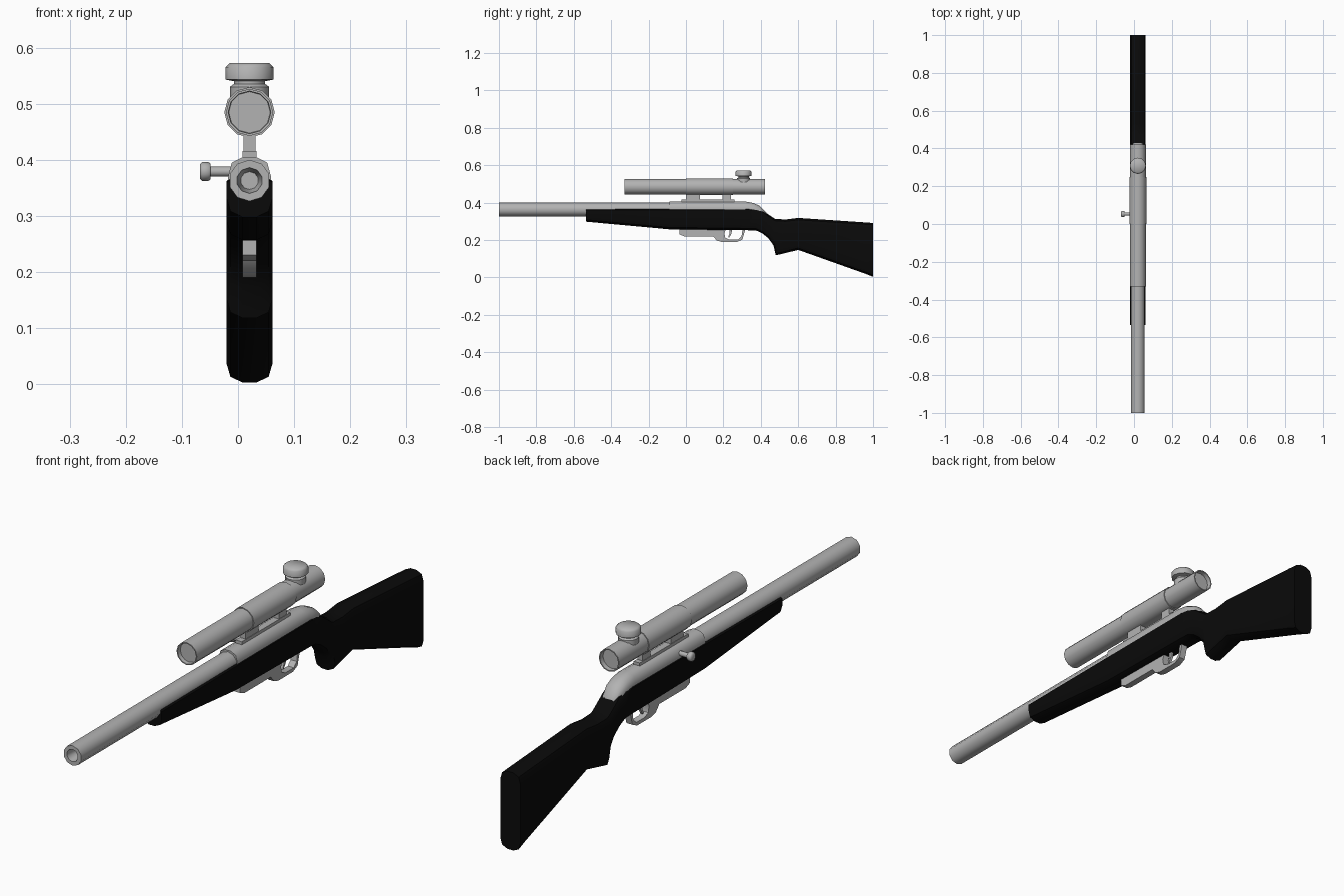
import bpy, bmesh, math
from mathutils import Vector

cube = bpy.data.objects.get("Cube")
if cube:
    bpy.data.objects.remove(cube)

CX = 0.0205  # centre plane of the rifle


def material(name, value):
    m = bpy.data.materials.new(name)
    m.use_nodes = True
    m.diffuse_color = (value, value, value, 1)
    m.node_tree.nodes["Principled BSDF"].inputs["Base Color"].default_value = (value, value, value, 1)
    return m


STEEL = material("grey_steel", 0.45)
BLACK = material("black_stock", 0.003)


def finish(name, bm, mat, angle=35):
    bmesh.ops.recalc_face_normals(bm, faces=bm.faces)
    mesh = bpy.data.meshes.new(name)
    bm.to_mesh(mesh)
    bm.free()
    mesh.materials.append(mat)
    ob = bpy.data.objects.new(name, mesh)
    bpy.context.collection.objects.link(ob)
    bpy.ops.object.select_all(action="DESELECT")
    ob.select_set(True)
    bpy.context.view_layer.objects.active = ob
    bpy.ops.object.shade_smooth_by_angle(angle=math.radians(angle))
    return ob


def loft(name, rings, mat, angle=35):
    """Skin a row of equal-sized rings and cap both ends."""
    bm = bmesh.new()
    rows = [[bm.verts.new(p) for p in ring] for ring in rings]
    n = len(rows[0])
    for a, b in zip(rows, rows[1:]):
        for i in range(n):
            j = (i + 1) % n
            bm.faces.new((a[i], a[j], b[j], b[i]))
    bm.faces.new(rows[0])
    bm.faces.new(rows[-1])
    return finish(name, bm, mat, angle)


def lathe(name, origin, axis, profile, sides, angle=50):
    """Turn (distance, radius) pairs around an axis through origin."""
    axis = Vector(axis)
    up = Vector((0, 0, 1)) if axis.z == 0 else Vector((0, 1, 0))
    side = axis.cross(up)
    turn = [2 * math.pi * i / sides for i in range(sides)]
    rings = [[Vector(origin) + axis * d + (up * math.cos(t) + side * math.sin(t)) * r
              for t in turn] for d, r in profile]
    return loft(name, rings, STEEL, angle)


def plate(name, outline, half):
    """Side outline of (y, z) points given thickness across x."""
    return loft(name, [[(CX + s * half, y, z) for y, z in outline] for s in (-1, 1)], STEEL)


def box(name, y0, y1, z0, z1, half):
    return plate(name, [(y0, z0), (y1, z0), (y1, z1), (y0, z1)], half)


def section(y, bottom, top, half, low, high):
    """Chamfered cross-section; low and high are the corner heights."""
    right = [(0.3, bottom), (0.83, bottom + low * 0.3), (1, bottom + low),
             (1, top - high), (0.83, top - high * 0.3), (0.3, top)]
    pts = right + [(-x, z) for x, z in reversed(right)]
    return [(CX + x * half, y, z) for x, z in pts]


# Stock: fore-end, grip and butt in one lofted body
stations = [
    (-0.535, 0.298, 0.367, 0.008), (-0.088, 0.257, 0.369, 0.008),
    (0.34, 0.252, 0.370, 0.008), (0.377, 0.250, 0.368, 0.012),
    (0.41, 0.234, 0.358, 0.025), (0.44, 0.210, 0.337, 0.03),
    (0.468, 0.171, 0.318, 0.034), (0.48, 0.118, 0.312, 0.034),
    (0.535, 0.131, 0.310, 0.034), (0.60, 0.147, 0.318, 0.034),
    (0.96, 0.019, 0.294, 0.034), (1.0, 0.003, 0.291, 0.034)]
loft("stock", [section(y, b, t, 0.041, 0.034, c) for y, b, t, c in stations], BLACK)

# Barrel with a recessed bore
lathe("barrel", (CX, 0, 0.363), (0, 1, 0),
      [(-0.93, 0.016), (-1, 0.023), (-1, 0.037), (0, 0.037)], 10)

# Receiver with a sloping rear end
loft("receiver", [section(y, 0.31, t, h, 0.01, c) for y, t, h, c in [
    (-0.088, 0.405, 0.038, 0.034), (0.32, 0.405, 0.038, 0.034),
    (0.36, 0.398, 0.038, 0.032), (0.395, 0.382, 0.036, 0.028),
    (0.43, 0.345, 0.028, 0.02)]], STEEL, 50)

# Bolt handle on the right side
lathe("bolt_handle", (0, 0.053, 0.379), (-1, 0, 0),
      [(-CX, 0.009), (0.049, 0.009), (0.049, 0.014), (0.053, 0.017),
       (0.064, 0.017), (0.068, 0.013)], 10)

# Scope mount: rail and two posts
box("mount_rail", -0.025, 0.26, 0.40, 0.416, 0.0125)
for label, y0, y1 in (("front", 0.0, 0.075), ("rear", 0.195, 0.24)):
    box(label + "_mount_post", y0, y1, 0.41, 0.45, 0.011)

# Scope with recessed lenses and a thicker middle
lathe("scope", (CX, 0, 0.4845), (0, 1, 0),
      [(-0.315, 0.037), (-0.33, 0.038), (-0.33, 0.042), (0, 0.042), (0, 0.045),
       (0.25, 0.045), (0.25, 0.042), (0.422, 0.042), (0.422, 0.038), (0.405, 0.037)], 12)
lathe("scope_turret", (CX, 0.308, 0), (0, 0, 1),
      [(0.49, 0.035), (0.53, 0.035), (0.535, 0.028), (0.54, 0.028), (0.543, 0.043),
       (0.565, 0.043), (0.572, 0.036)], 12)

# Magazine floor and open trigger guard in one outline
plate("trigger_guard", [
    (-0.035, 0.26), (-0.035, 0.23), (-0.01, 0.22), (0.145, 0.22), (0.165, 0.197),
    (0.19, 0.19), (0.275, 0.19), (0.302, 0.203), (0.318, 0.26),
    (0.303, 0.26), (0.297, 0.22), (0.28, 0.203), (0.23, 0.203), (0.21, 0.213),
    (0.205, 0.235), (0.215, 0.26)], 0.0125)
plate("trigger", [(0.23, 0.26), (0.234, 0.235), (0.225, 0.215), (0.231, 0.213),
                  (0.244, 0.235), (0.246, 0.26)], 0.005)
